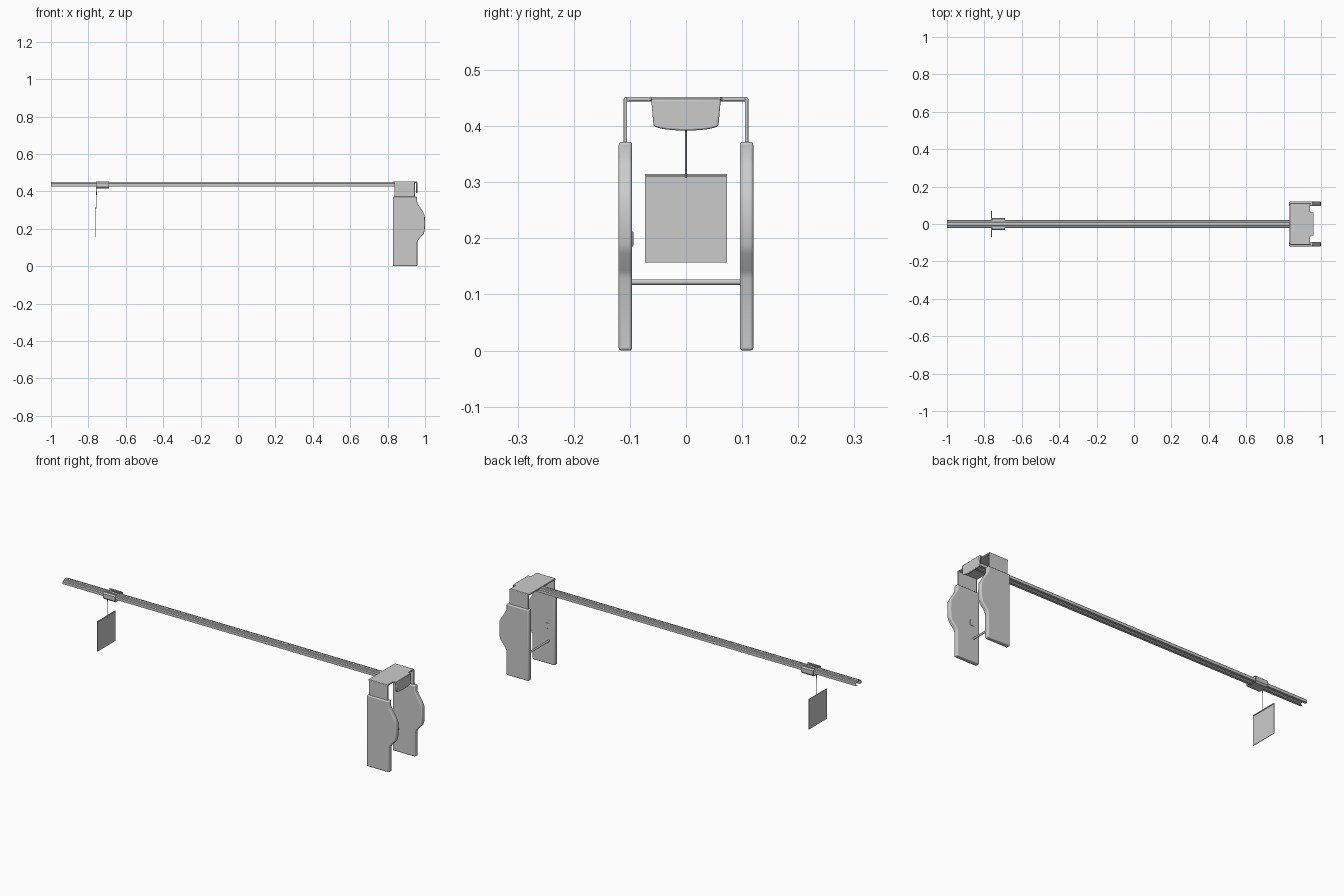
import bpy, bmesh, math
from mathutils import Vector

if "Cube" in bpy.data.objects:
    bpy.data.objects.remove(bpy.data.objects["Cube"])


def prism(name, pts, plane, a, b, bevel=0.0, segs=3):
    """Extrude a closed 2D outline from a to b along the axis normal to the plane."""
    place = {'XZ': lambda u, v, w: (u, w, v),
             'YZ': lambda u, v, w: (w, u, v),
             'XY': lambda u, v, w: (u, v, w)}[plane]
    bm = bmesh.new()
    face = bm.faces.new([bm.verts.new(place(u, v, a)) for u, v in pts])
    ext = bmesh.ops.extrude_face_region(bm, geom=[face])
    shift = Vector(place(0, 0, b - a))
    for v in ext['geom']:
        if isinstance(v, bmesh.types.BMVert):
            v.co += shift
    bmesh.ops.recalc_face_normals(bm, faces=bm.faces)
    return finish(name, bm, bevel, segs)


def finish(name, bm, bevel=0.0, segs=3):
    mesh = bpy.data.meshes.new(name)
    bm.to_mesh(mesh)
    bm.free()
    ob = bpy.data.objects.new(name, mesh)
    bpy.context.collection.objects.link(ob)
    if bevel:
        m = ob.modifiers.new('bevel', 'BEVEL')
        m.width, m.segments, m.limit_method = bevel, segs, 'ANGLE'
        m.angle_limit = math.radians(50)
    bpy.context.view_layer.objects.active = ob
    ob.select_set(True)
    bpy.ops.object.shade_smooth_by_angle(angle=math.radians(35))
    ob.select_set(False)
    return ob


def box(name, x0, x1, y0, y1, z0, z1, bevel=0.0):
    return prism(name, [(x0, y0), (x1, y0), (x1, y1), (x0, y1)], 'XY', z0, z1, bevel, 2)


def rod(name, p, q, r, n=16):
    p, q = Vector(p), Vector(q)
    bpy.ops.mesh.primitive_cylinder_add(vertices=n, radius=r, depth=(q - p).length,
                                        location=(p + q) / 2)
    ob = bpy.context.object
    ob.name = name
    ob.rotation_euler = (q - p).to_track_quat('Z', 'Y').to_euler()
    bpy.ops.object.shade_smooth_by_angle(angle=math.radians(35))
    ob.select_set(False)


def mirrored(half):
    return half + [(-y, z) for y, z in reversed(half)]


# rail: thin inverted channel with inward lips
rail_half = [(.008, .449), (.011, .446), (.018, .445), (.022, .441), (.022, .427),
             (.010, .427), (.010, .429), (.0195, .429), (.0195, .440), (.017, .4425),
             (.010, .4435), (.007, .446)]
prism('rail', mirrored(rail_half), 'YZ', -1.0, .93)

# row of small teeth along the top of the rail
bm = bmesh.new()
for i in range(115):
    res = bmesh.ops.create_cube(bm, size=1)
    for v in res['verts']:
        v.co = Vector((v.co.x * .006 - .985 + i * .0158, v.co.y * .012, v.co.z * .0015 + .4492))
finish('rail_teeth', bm)

# slider clip wrapped round the rail
clip_half = [(.017, .452), (.026, .452), (.033, .446), (.033, .424), (.026, .416)]
clip_inner = [(.024, .419), (.030, .425), (.030, .445), (.025, .449), (.017, .449)]
right = clip_half
left = [(-y, z) for y, z in reversed(clip_half)]
prism('slider_clip', right + left + [(-y, z) for y, z in reversed(clip_inner)] + clip_inner,
      'YZ', -.76, -.69)

# hanging sign plate, folded top edge and wire
box('hanging_plate', -.7645, -.7615, -.073, .073, .157, .315)
box('plate_top_fold', -.7615, -.7585, -.070, .070, .309, .313)
rod('hanging_wire', (-.758, 0, .308), (-.756, 0, .42), .0015, 10)

# clamp bracket: top plate with front tongue
half = [(.832, .110), (.942, .110), (.942, .066), (.948, .062), (.958, .062)]
prism('bracket_top', half + [(x, -y) for x, y in reversed(half)], 'XY', .444, .452, .002, 2)

# tongue bent down at the front, bowed lower edge
arc = [(.058 * math.cos(t), .402 - .010 * math.sin(t))
       for t in [math.pi * i / 14 for i in range(15)]]
prism('bracket_tongue', [(-.062, .448), (.062, .448)] + arc, 'YZ', .952, .961, .003, 2)

# grip outline in side view, bulging forward in the middle
outline = [(.829, 0), (.959, 0), (.959, .128), (.965, .142), (.992, .172), (.998, .190),
           (1.0, .23), (.998, .272), (.990, .288), (.964, .330), (.957, .345),
           (.957, .372), (.829, .372)]
for side, s in (('left', -1), ('right', 1)):
    box(side + '_bracket_arm', .836, .945, *sorted((s * .105, s * .111)), .30, .450, .0015)
    prism(side + '_grip', outline, 'XZ', *sorted((s * .096, s * .120)), .005, 3)

# stop bar between the grips, and button on one inner face
rod('cross_bar', (.862, -.10, .122), (.862, .10, .122), .005)
box('grip_button', .860, .884, -.100, -.094, .185, .213, .002)
